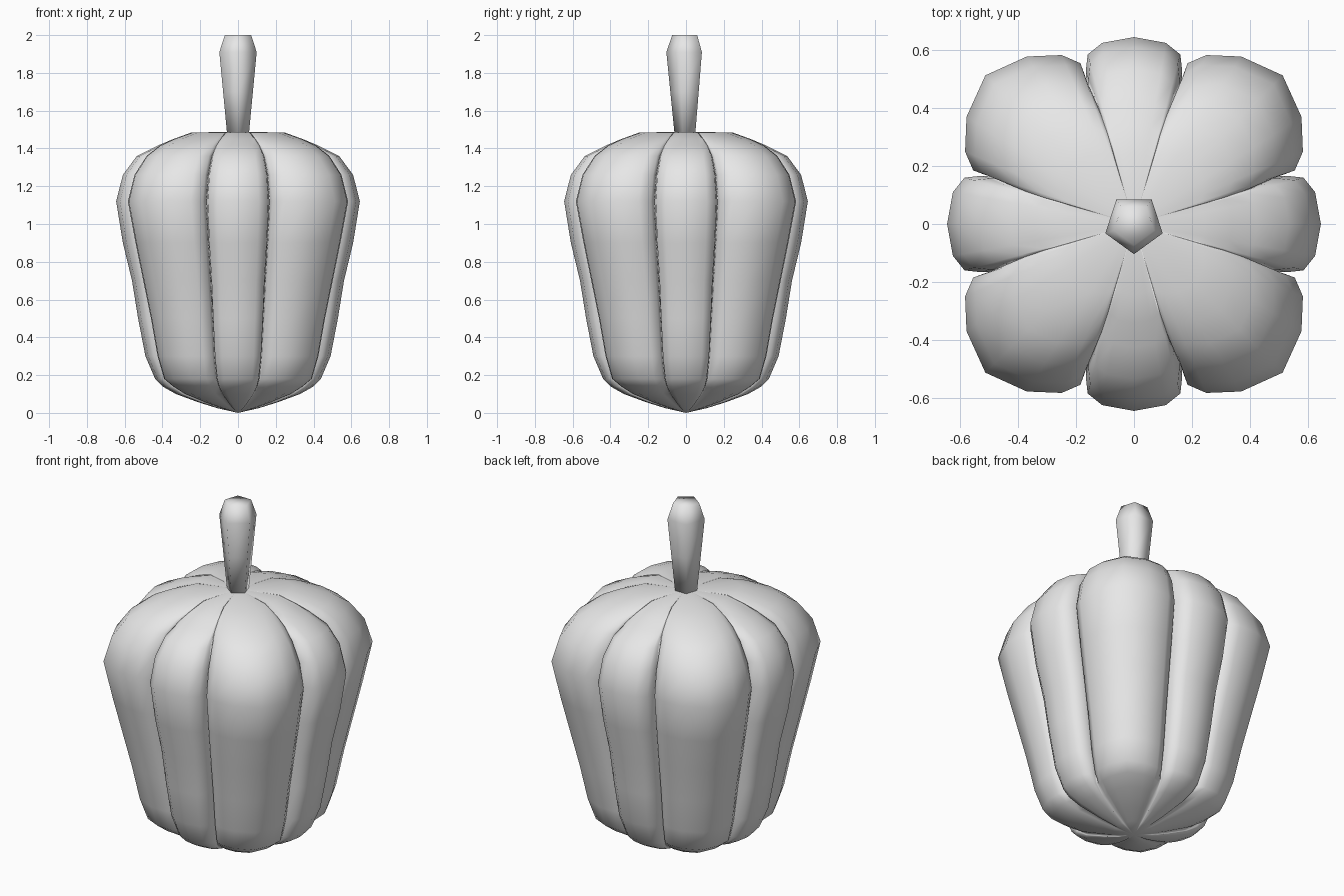
import bpy, bmesh, math

cube = bpy.data.objects.get("Cube")
if cube:
    bpy.data.objects.remove(cube, do_unlink=True)

grey = bpy.data.materials.new("plain light grey")
grey.use_nodes = True
grey.diffuse_color = (0.8, 0.8, 0.8, 1)
grey.node_tree.nodes["Principled BSDF"].inputs["Base Color"].default_value = (0.8, 0.8, 0.8, 1)


def loft(name, rings, start=None, end=None):
    """Skin a stack of closed rings; each end is a flat cap or a centre point."""
    bm = bmesh.new()
    rows = [[bm.verts.new(p) for p in ring] for ring in rings]
    n = len(rows[0])
    for a, b in zip(rows, rows[1:]):
        for i in range(n):
            j = (i + 1) % n
            bm.faces.new((a[i], a[j], b[j], b[i]))
    for row, tip in ((rows[0], start), (rows[-1], end)):
        if tip is None:
            bm.faces.new(row)
        else:
            centre = bm.verts.new(tip)
            for i in range(n):
                bm.faces.new((row[i], row[(i + 1) % n], centre))
    bmesh.ops.recalc_face_normals(bm, faces=bm.faces)
    mesh = bpy.data.meshes.new(name)
    bm.to_mesh(mesh)
    bm.free()
    mesh.materials.append(grey)
    mesh.shade_smooth()
    obj = bpy.data.objects.new(name, mesh)
    bpy.context.collection.objects.link(obj)
    return obj


# Half of a side lobe and half of a corner lobe, meeting in a groove
SIDE = [(0.645, 0), (0.625, 0.11), (0.585, 0.16), (0.53, 0.168)]
CORNER = [(0.515, 0.168), (0.555, 0.185), (0.583, 0.25), (0.578, 0.37), (0.513, 0.513)]


def body_ring(z, side, corner, groove):
    half = [(x * side, y * side) for x, y in SIDE[:3]]
    edge = 0.168 * (side + corner) / 2
    # The lobe flanks slide towards the groove as it deepens
    deep = 0.48 * groove
    half.append((deep + 0.45 * (0.585 * side - deep), edge * 0.99))
    half.append((deep, edge * 0.98))
    half.append((deep + 0.45 * (0.555 * corner - deep), edge * 1.01))
    half += [(x * corner, y * corner) for x, y in CORNER[1:]]
    quarter = half + [(y, x) for x, y in half[-2:0:-1]]
    ring = []
    for turn in range(4):
        for x, y in quarter:
            for _ in range(turn):
                x, y = -y, x
            ring.append((x, y, z))
    return ring


# Height, side lobe scale, corner lobe scale, groove scale
LEVELS = [
    (0.025, 0.17, 0.15, 0.19), (0.055, 0.32, 0.29, 0.37),
    (0.10, 0.51, 0.48, 0.60), (0.14, 0.62, 0.59, 0.70),
    (0.18, 0.68, 0.67, 0.71), (0.30, 0.76, 0.73, 0.74),
    (0.50, 0.82, 0.79, 0.81), (0.70, 0.87, 0.86, 0.86),
    (0.90, 0.945, 0.93, 0.93), (1.12, 1.0, 1.0, 1.0),
    (1.26, 0.945, 0.94, 0.95), (1.36, 0.83, 0.83, 0.89),
    (1.415, 0.66, 0.71, 0.78), (1.45, 0.53, 0.58, 0.65),
    (1.485, 0.38, 0.41, 0.46),
]
loft("pepper_body", [body_ring(*lv) for lv in LEVELS], (0, 0, 0), (0, 0, 1.487))


# Five sided stalk, widening upwards with a bevelled tip
def stem_ring(z, r):
    return [(r * math.sin(k * math.tau / 5), -r * math.cos(k * math.tau / 5), z)
            for k in range(5)]


loft("pepper_stem", [stem_ring(z, r) for z, r in
                     ((1.47, 0.06), (1.70, 0.083), (1.91, 0.104), (2.0, 0.073))])
